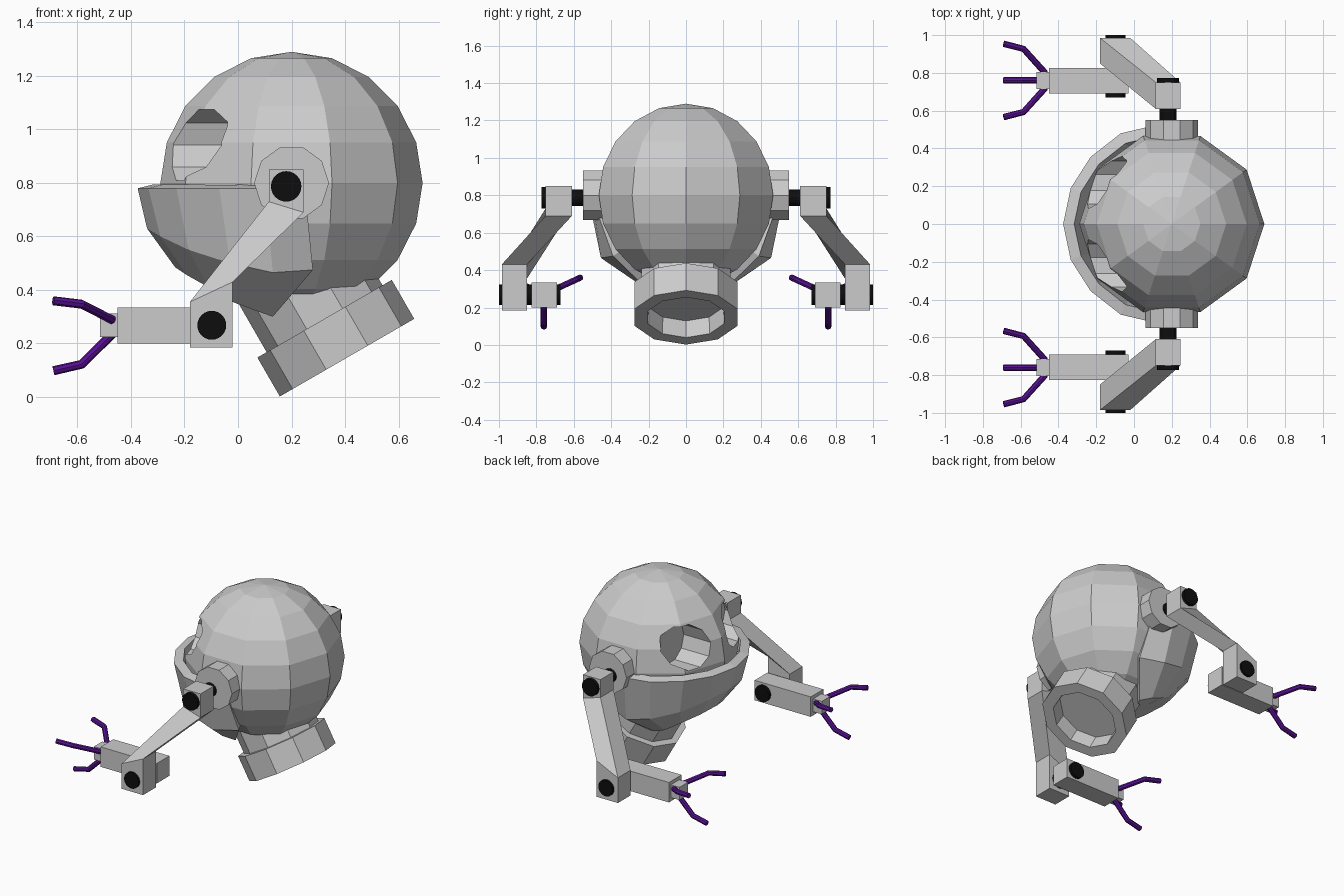
import bpy, bmesh
from math import sin, cos, pi, radians
from mathutils import Matrix, Vector

if "Cube" in bpy.data.objects:
    bpy.data.objects.remove(bpy.data.objects["Cube"])


def material(name, rgb):
    m = bpy.data.materials.new(name)
    m.diffuse_color = (*rgb, 1)
    m.use_nodes = True
    m.node_tree.nodes["Principled BSDF"].inputs["Base Color"].default_value = m.diffuse_color
    return m


BLACK = material("black", (0.004, 0.004, 0.004))
PURPLE = material("purple", (0.10, 0.006, 0.30))


def finish(name, bm, mat=None):
    bmesh.ops.remove_doubles(bm, verts=bm.verts, dist=1e-5)
    bmesh.ops.recalc_face_normals(bm, faces=bm.faces)
    me = bpy.data.meshes.new(name)
    bm.to_mesh(me)
    bm.free()
    ob = bpy.data.objects.new(name, me)
    bpy.context.collection.objects.link(ob)
    if mat:
        me.materials.append(mat)
    return ob


def skin(bm, rings, closed=True):
    rows = [[bm.verts.new(p) for p in r] for r in rings]
    n = len(rows[0])
    for a, b in zip(rows, rows[1:]):
        for i in range(n if closed else n - 1):
            j = (i + 1) % n
            bm.faces.new((a[i], a[j], b[j], b[i]))
    return rows


def lathe(name, profile, n, loc, rot=(0, 'Z'), phase=0, mat=None):
    """Revolve (radius, height) points about local z, then place."""
    M = Matrix.Translation(loc) @ Matrix.Rotation(radians(rot[0]), 4, rot[1])
    bm = bmesh.new()
    skin(bm, [[M @ Vector((r * cos(phase + 2 * pi * i / n), r * sin(phase + 2 * pi * i / n), h))
               for i in range(n)] for r, h in profile])
    return finish(name, bm, mat)


def rod(r, h0, h1):
    return [(0, h0), (r, h0), (r, h1), (0, h1)]


def box(name, lo, hi):
    bm = bmesh.new()
    bmesh.ops.create_cube(bm, size=1)
    for v in bm.verts:
        v.co = [lo[i] if v.co[i] < 0 else hi[i] for i in range(3)]
    return finish(name, bm)


# Head: ten-sided faceted ball with two eye sockets cut along x
R = 0.49
head = lathe("head", [(R * sin(pi * k / 10), -R * cos(pi * k / 10)) for k in range(11)],
             10, (0.2, 0, 0.8))
for s in (-1, 1):
    cutter = lathe("eye_cutter", rod(0.14, -0.5, -0.04), 10, (0, 0.22 * s, 0.942),
                   (90, 'Y'), pi / 2)
    cutter.hide_render = True
    mod = head.modifiers.new("eye", 'BOOLEAN')
    mod.operation = 'DIFFERENCE'
    mod.object = cutter
    bpy.context.view_layer.objects.active = head
    bpy.ops.object.modifier_apply(modifier=mod.name)
    bpy.data.objects.remove(cutter)

# Jaw: half loops from the chin back to the hinge, mirrored across y
rim = [(-0.375, 0, 0.78), (-0.335, 0.19, 0.78), (-0.23, 0.355, 0.78),
       (-0.07, 0.48, 0.78), (0.1, 0.52, 0.78), (0.25, 0.50, 0.78)]
middle = [(-0.34, 0, 0.63), (-0.29, 0.18, 0.60), (-0.185, 0.33, 0.55),
          (-0.03, 0.43, 0.50), (0.13, 0.455, 0.465), (0.28, 0.39, 0.475)]
lower = [(-0.235, 0, 0.485), (-0.19, 0.12, 0.455), (-0.11, 0.21, 0.41),
         (-0.015, 0.25, 0.353), (0.06, 0.25, 0.325), (0.13, 0.21, 0.30)]
bm = bmesh.new()
rows = skin(bm, [[(x, -y, z) for x, y, z in r[:0:-1]] + r for r in (rim, middle, lower)], False)
pole = bm.verts.new((0.02, 0, 0.34))
for a, b in zip(rows[2], rows[2][1:]):
    bm.faces.new((a, b, pole))
jaw = finish("jaw", bm)
# make sure the shell thickens towards the head
if jaw.data.polygons[0].normal.dot(jaw.data.polygons[0].center - Vector((0.2, 0, 0.8))) < 0:
    jaw.data.flip_normals()
shell = jaw.modifiers.new("shell", 'SOLIDIFY')
shell.thickness = 0.06
shell.offset = -1

# Tilted neck with a wider, hollow collar
lathe("neck", [(0, 0.10), (0.21, 0.10), (0.215, 0), (0.29, 0), (0.29, 0.168), (0.25, 0.168),
               (0.25, 0.40), (0, 0.40)], 10, (0.4075, 0, 0.147), (-30, 'Y'))


def upper_arm(name, s):
    """Square bar stepping outwards: (x range, y range, left z, right z)."""
    bm = bmesh.new()
    rings = []
    for x0, x1, y0, y1, zl, zr in ((0.115, 0.245, 0.61, 0.75, 0.85, 0.85),
                                   (0.115, 0.245, 0.61, 0.75, 0.73, 0.69),
                                   (-0.18, -0.02, 0.85, 0.985, 0.355, 0.43),
                                   (-0.18, -0.02, 0.85, 0.985, 0.185, 0.185)):
        rings.append([(x0, s * y0, zl), (x1, s * y0, zr), (x1, s * y1, zr), (x0, s * y1, zl)])
    rows = skin(bm, rings)
    bm.faces.new(rows[0])
    bm.faces.new(rows[-1])
    return finish(name, bm)


def finger(name, pts):
    cu = bpy.data.curves.new(name, 'CURVE')
    cu.dimensions = '3D'
    cu.bevel_depth = 0.017
    cu.bevel_resolution = 2
    cu.use_fill_caps = True
    sp = cu.splines.new('POLY')
    sp.points.add(len(pts) - 1)
    for p, c in zip(sp.points, pts):
        p.co = (*c, 1)
    sp.use_smooth = False
    cu.materials.append(PURPLE)
    bpy.context.collection.objects.link(bpy.data.objects.new(name, cu))


# Arms, both sides
for s, side in ((-1, "front"), (1, "back")):
    turn = (-90 * s, 'X')          # local z points outwards
    lathe(side + "_shoulder_disc", rod(0.14, 0.42, 0.55), 10, (0.2, 0, 0.80), turn)
    lathe(side + "_shoulder_pin", [(0, 0.54), (0.045, 0.54), (0.045, 0.70), (0.057, 0.70),
                                   (0.057, 0.773), (0, 0.773)], 24, (0.18, 0, 0.787), turn, 0, BLACK)
    upper_arm(side + "_upper_arm", s)
    lathe(side + "_elbow_pin", rod(0.054, 0.67, 1.0), 24, (-0.098, 0, 0.268), turn, 0, BLACK)
    ys = sorted((s * 0.69, s * 0.825))
    box(side + "_forearm", (-0.45, ys[0], 0.20), (-0.03, ys[1], 0.335))
    ys = sorted((s * 0.715, s * 0.805))
    box(side + "_wrist", (-0.515, ys[0], 0.225), (-0.45, ys[1], 0.312))
    # Three claws: one down, two up and outwards
    for k, (dy, dz) in enumerate(((0, -1), (1, 0.52), (-1, 0.52))):
        finger(f"{side}_finger_{k + 1}",
               [(x, s * 0.76 + dy * w * 1.13, 0.27 + dz * w)
                for x, w in ((-0.47, 0.035), (-0.585, 0.148), (-0.69, 0.172))])
